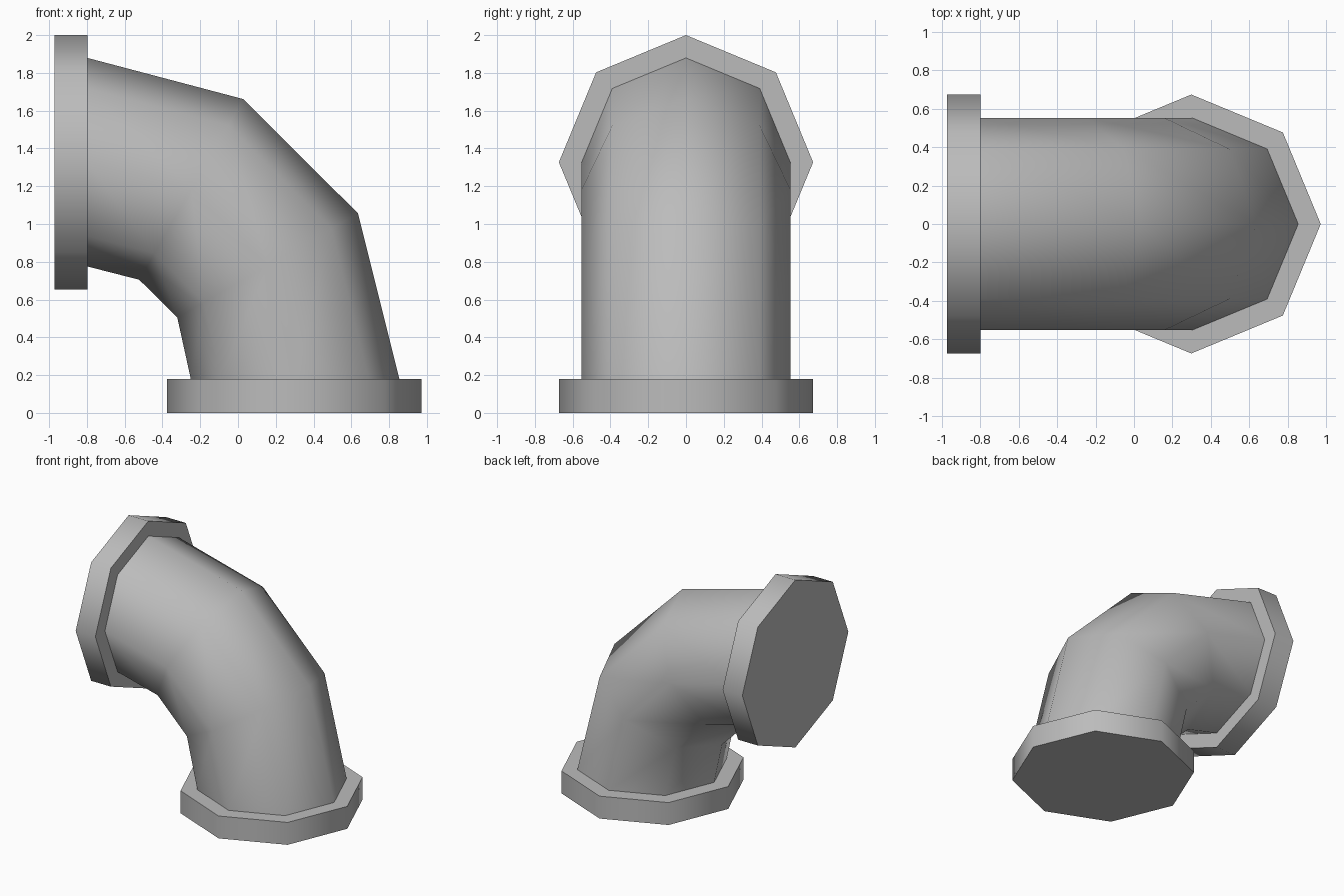
import bpy, bmesh, math
from mathutils import Vector

if "Cube" in bpy.data.objects:
    bpy.data.objects.remove(bpy.data.objects["Cube"], do_unlink=True)

SIDES = 8

grey = bpy.data.materials.new("pipe grey")
grey.use_nodes = True
colour = (0.5, 0.5, 0.5, 1)
grey.diffuse_color = colour
grey.node_tree.nodes["Principled BSDF"].inputs["Base Color"].default_value = colour


def tube(name, rings, radius):
    """Capped octagonal tube; each ring is (x, z, tilt in degrees)."""
    bm = bmesh.new()
    loops = []
    for x, z, tilt in rings:
        t = math.radians(tilt)
        outward = Vector((math.cos(t), 0, math.sin(t)))
        loop = []
        for i in range(SIDES):
            a = math.tau * i / SIDES
            offset = outward * math.cos(a) + Vector((0, math.sin(a), 0))
            loop.append(bm.verts.new(Vector((x, 0, z)) + offset * radius))
        loops.append(loop)
    for low, high in zip(loops, loops[1:]):
        for i in range(SIDES):
            j = (i + 1) % SIDES
            bm.faces.new((low[i], low[j], high[j], high[i]))
    bm.faces.new(loops[0][::-1])
    bm.faces.new(loops[-1])
    bmesh.ops.recalc_face_normals(bm, faces=bm.faces)
    mesh = bpy.data.meshes.new(name)
    bm.to_mesh(mesh)
    bm.free()
    mesh.materials.append(grey)
    obj = bpy.data.objects.new(name, mesh)
    bpy.context.collection.objects.link(obj)
    bpy.ops.object.select_all(action='DESELECT')
    obj.select_set(True)
    bpy.context.view_layer.objects.active = obj
    bpy.ops.object.shade_smooth_by_angle(angle=math.radians(60))
    return obj


# Bent pipe body, from the bottom flange round to the side flange
tube("elbow_pipe", [(0.302, 0.18, 0), (0.157, 0.78, 30),
                    (-0.247, 1.183, 60), (-0.80, 1.328, 90)], 0.552)

# Flanges at the two ends
tube("bottom_flange", [(0.298, 0, 0), (0.298, 0.18, 0)], 0.673)
tube("side_flange", [(-0.797, 1.327, 90), (-0.972, 1.327, 90)], 0.673)
